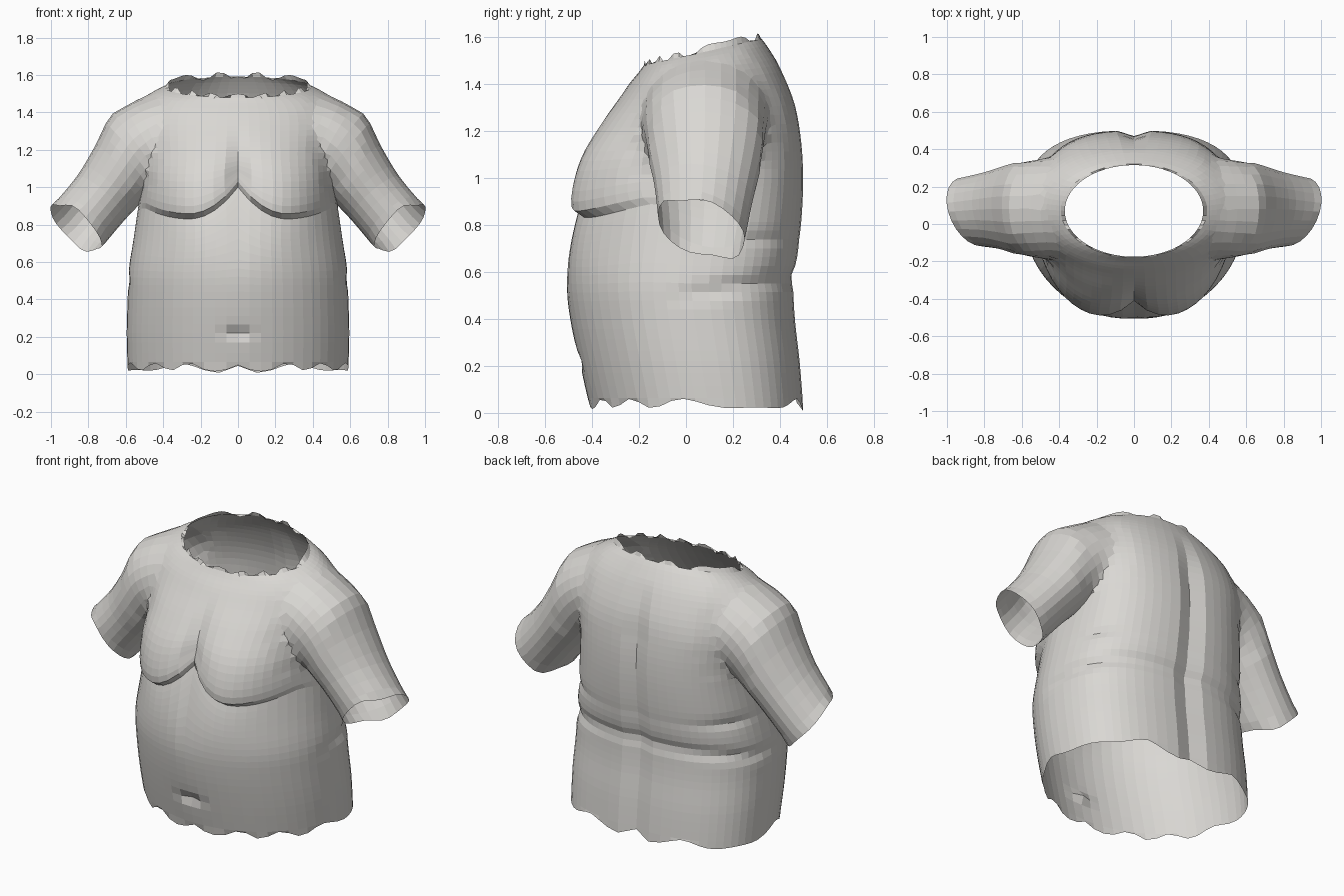
import bpy, bmesh, math
from mathutils import Vector

old = bpy.data.objects.get("Cube")
if old:
    bpy.data.objects.remove(old, do_unlink=True)

skin = bpy.data.materials.new("pale_grey")
skin.use_nodes = True
GREY = (0.7, 0.685, 0.657, 1)
skin.diffuse_color = GREY
skin.node_tree.nodes["Principled BSDF"].inputs["Base Color"].default_value = GREY


def spline(keys, steps):
    """Smooth rows running through the key rows."""
    out = []
    for i in range(len(keys) - 1):
        a, b, c, d = (keys[min(max(i + k, 0), len(keys) - 1)] for k in (-1, 0, 1, 2))
        for s in range(steps):
            t = s / steps
            out.append([q + 0.5 * t * (r - p + t * (2 * p - 5 * q + 4 * r - w + t * (3 * (q - r) + w - p)))
                        for p, q, r, w in zip(a, b, c, d)])
    return out + [list(keys[-1])]


def loft(name, rings):
    """Closed skin over a list of rings, with one polygon at each end."""
    bm = bmesh.new()
    loops = [[bm.verts.new(p) for p in ring] for ring in rings]
    n = len(loops[0])
    for lo, hi in zip(loops, loops[1:]):
        for i in range(n):
            bm.faces.new((lo[i], lo[(i + 1) % n], hi[(i + 1) % n], hi[i]))
    bm.faces.new(loops[0][::-1])
    bm.faces.new(loops[-1])
    bmesh.ops.recalc_face_normals(bm, faces=bm.faces)
    mesh = bpy.data.meshes.new(name)
    bm.to_mesh(mesh)
    bm.free()
    mesh.materials.append(skin)
    ob = bpy.data.objects.new(name, mesh)
    bpy.context.collection.objects.link(ob)
    return ob


def bump(v, width):
    return math.exp(-(v / width) ** 2)


def clamp(v):
    return min(1, max(0, v))


def power(v, e):
    return math.copysign(abs(v) ** e, v)


CREASE = 0.85  # row that becomes the fold under the breasts


def breast(x, y, z, facing):
    """Push the chest forward above a curved fold line."""
    ax = abs(x)
    rise = (ax - 0.26) / 0.26
    fold = 0.83 + (0.17 if rise < 0 else 0.07) * rise * rise
    shift = (fold - CREASE) * bump(z - CREASE, 0.2) * facing
    t = z - CREASE
    if t <= 0:
        swell = 0
    elif t < 0.18:
        swell = math.sqrt(math.sin(math.pi / 2 * t / 0.18))
    else:
        swell = 0.5 + 0.5 * math.cos(math.pi * clamp((t - 0.18) / 0.38))
    side = math.sqrt(max(0, 1 - ((ax - 0.28) / 0.29) ** 2))
    swell *= side * facing
    return y + 0.4 * shift - 0.1 * swell, z + shift - 0.02 * swell * bump(t, 0.1)


# Torso: front height, back height, half width, front y, back y
BODY = [
    (0.03, 0.03, 0.59, -0.41, 0.5), (0.22, 0.22, 0.595, -0.455, 0.485),
    (0.4, 0.4, 0.59, -0.493, 0.465), (0.55, 0.55, 0.585, -0.512, 0.46),
    (0.7, 0.7, 0.562, -0.506, 0.48), (0.85, 0.85, 0.54, -0.47, 0.495),
    (1.0, 1.0, 0.52, -0.4, 0.5), (1.15, 1.15, 0.52, -0.355, 0.492),
    (1.27, 1.31, 0.54, -0.315, 0.465), (1.38, 1.45, 0.54, -0.255, 0.41),
    (1.45, 1.545, 0.475, -0.2, 0.355), (1.485, 1.6, 0.37, -0.175, 0.315),
]
SIDES = 60
rings = []
for zf, zb, hw, yf, yb in spline(BODY, 4):
    ring = []
    round_off = clamp((zf - 1.2) / 0.25)
    mid = (yf + yb) / 2 + 0.05 * (1 - round_off)
    for i in range(SIDES):
        a = 2 * math.pi * i / SIDES
        s, c = math.sin(a), math.cos(a)
        if c < 0:
            half, e = mid - yf, 1 - 0.13 * bump(zf - 1.02, 0.2)
        else:
            half, e = yb - mid, 0.78 + 0.22 * round_off
        x, y = hw * power(s, e), mid + half * power(c, e)
        z = zf + (zb - zf) * (y - yf) / (yb - yf)
        if c > 0:  # spine groove
            y -= 0.03 * bump(x, 0.04) * clamp((1.5 - z) / 0.3)
        else:  # navel, then breasts
            y += 0.03 * bump(x, 0.055) * bump(z - 0.22, 0.03)
            y, z = breast(x, y, z, clamp(-2.5 * c))
        # flank and lower back folds
        depth = 0.035 * bump(z - 0.5 - 0.17 * y, 0.035) * clamp((y + 0.1) / 0.25)
        depth += 0.03 * bump(z - 0.74, 0.03) * bump(y - 0.3, 0.12)
        x *= 1 - depth
        y -= 0.4 * depth * max(c, 0)
        ring.append((x, y, z))
    rings.append(ring)
torso = loft("torso_skin", rings)

# Arms: centre x, y, z, direction angle below horizontal, radius, depth
ARM = [
    (0.24, 0.08, 1.33, 5, 0.16, 0.2), (0.41, 0.085, 1.283, 20, 0.225, 0.265),
    (0.535, 0.08, 1.21, 36, 0.228, 0.268), (0.625, 0.08, 1.085, 45, 0.195, 0.245),
    (0.735, 0.075, 0.94, 48, 0.173, 0.21), (0.865, 0.065, 0.785, 48, 0.173, 0.184),
]


def build_arm(side, name):
    rows = spline(ARM, 3)
    rings = []
    for k, (x, y, z, ang, r, d) in enumerate(rows):
        a = math.radians(ang)
        along = Vector((math.cos(a), 0, -math.sin(a)))
        up = Vector((math.sin(a), 0, math.cos(a)))
        ring = []
        for i in range(24):
            t = 2 * math.pi * i / 24
            slant = 0.4 * d * math.sin(t) * (k / (len(rows) - 1)) ** 3
            p = Vector((x, y + d * math.sin(t), z)) + up * r * math.cos(t) + along * slant
            ring.append((side * p.x, p.y, p.z))
        rings.append(ring)
    return loft(name, rings)


# Join everything into one skin
arms = [build_arm(1, "left_arm"), build_arm(-1, "right_arm")]
for arm in arms:
    mod = torso.modifiers.new("join", "BOOLEAN")
    mod.operation, mod.solver, mod.object = "UNION", "EXACT", arm
bpy.context.view_layer.update()
joined = bpy.data.meshes.new_from_object(torso.evaluated_get(bpy.context.evaluated_depsgraph_get()))
torso.modifiers.clear()
torso.data = joined
for arm in arms:
    bpy.data.objects.remove(arm, do_unlink=True)

# Open the neck, hem and cuffs, and blend the shoulders
bm = bmesh.new()
bm.from_mesh(joined)
bmesh.ops.delete(bm, geom=[f for f in bm.faces if len(f.verts) > 20], context="FACES")
bmesh.ops.remove_doubles(bm, verts=[v for v in bm.verts if not v.is_boundary], dist=0.014)
shoulders = [v for v in bm.verts if not v.is_boundary and 0.38 < abs(v.co.x) < 0.64
             and v.co.z > 1.0 and v.co.y > -0.27]
for _ in range(4):
    bmesh.ops.smooth_vert(bm, verts=shoulders, factor=0.5,
                          use_axis_x=True, use_axis_y=True, use_axis_z=True)

# Ragged edges
for v in [v for v in bm.verts if v.is_boundary]:
    wave = math.sin(abs(v.co.x) * 25 + v.co.y * 14)
    if v.co.z < 0.1:
        v.co.z = max(0, 0.04 + 0.02 * wave - 0.04 * bump(abs(v.co.x) - 0.08, 0.04))
    elif v.co.z > 1.3:
        v.co.z += 0.02 * math.sin(abs(v.co.x) * 47 + v.co.y * 31)
    else:
        v.co.z += 0.012 * wave
for f in bm.faces:
    f.smooth = False
    f.material_index = 0
bm.to_mesh(joined)
bm.free()
